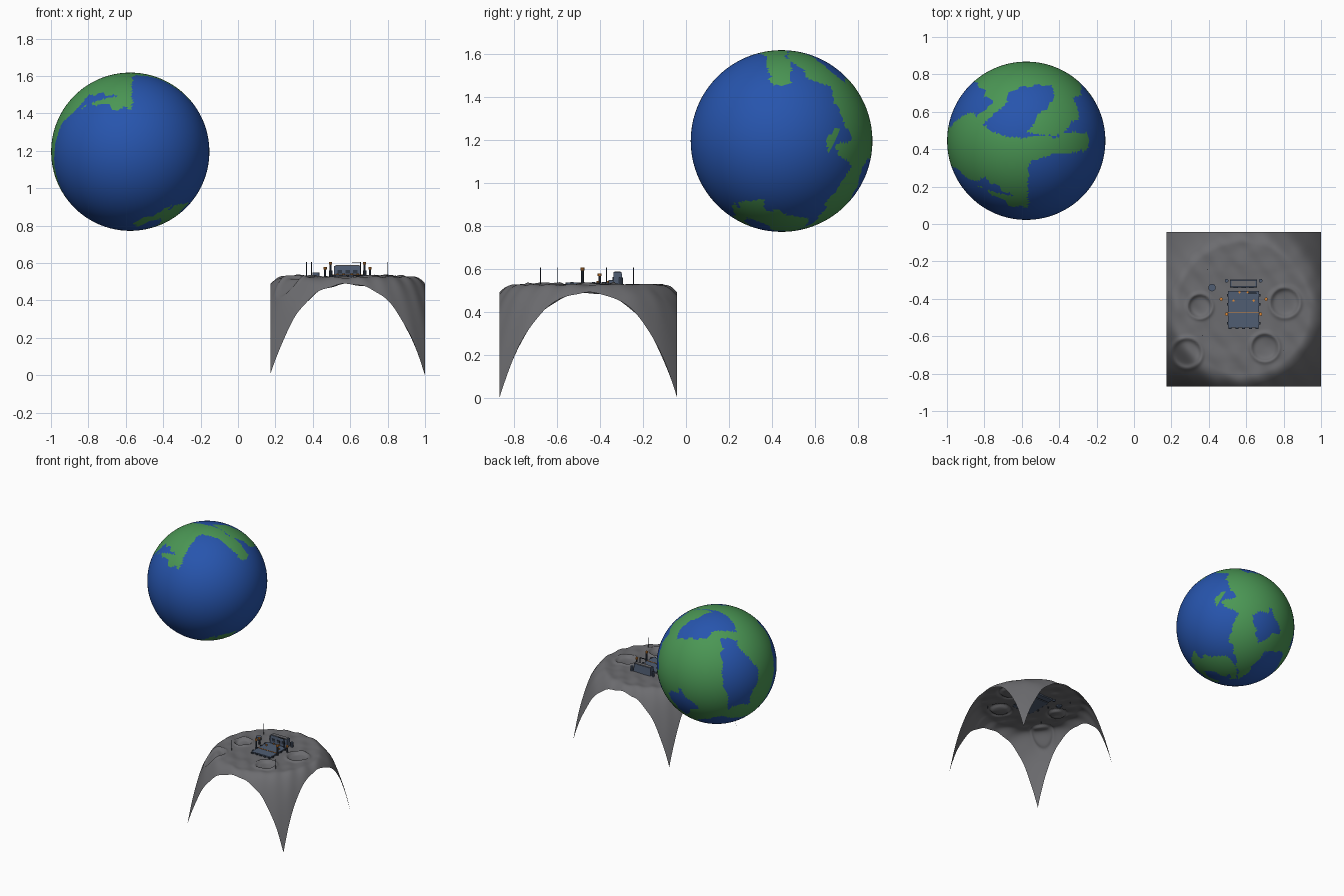
import bpy, bmesh, math
from mathutils import Vector, noise

if "Cube" in bpy.data.objects:
    bpy.data.objects.remove(bpy.data.objects["Cube"])


def material(name, colour):
    mat = bpy.data.materials.new(name)
    mat.use_nodes = True
    mat.diffuse_color = (*colour, 1)
    mat.node_tree.nodes["Principled BSDF"].inputs["Base Color"].default_value = (*colour, 1)
    return mat


WATER = material("ocean blue", (0.02, 0.09, 0.42))
LAND = material("land green", (0.07, 0.31, 0.09))
ROCK = material("rock grey", (0.15, 0.15, 0.16))
SLATE = material("slate blue", (0.08, 0.11, 0.17))
DARK = material("dark metal", (0.03, 0.04, 0.06))
ORANGE = material("signal orange", (0.75, 0.26, 0.04))


def finish(name, bm, mats, smooth=False):
    mesh = bpy.data.meshes.new(name)
    bm.to_mesh(mesh)
    bm.free()
    for mat in mats:
        mesh.materials.append(mat)
    for face in mesh.polygons:
        face.use_smooth = smooth
    obj = bpy.data.objects.new(name, mesh)
    bpy.context.collection.objects.link(obj)
    return obj


def box(name, centre, size, mat, taper=1.0):
    bm = bmesh.new()
    bmesh.ops.create_cube(bm, size=1)
    for v in bm.verts:
        if v.co.z > 0:
            v.co.y *= taper
        v.co = Vector(centre) + v.co * Vector(size)
    finish(name, bm, [mat])


def rod(name, x, y, low, high, radius, mat, sides=10):
    bm = bmesh.new()
    bmesh.ops.create_cone(bm, cap_ends=True, segments=sides, radius1=radius,
                          radius2=radius, depth=high - low)
    bmesh.ops.translate(bm, verts=bm.verts, vec=(x, y, (low + high) / 2))
    finish(name, bm, [mat])


# Planet coastlines: each chart covers one side, outlines in percent of the radius
CHARTS = []


def chart(toward, right, base, *outlines):
    toward, right = Vector(toward).normalized(), Vector(right).normalized()
    CHARTS.append((toward, right, toward.cross(right), base, outlines))


# Top: southern wedge and northern hook
chart((0, 0, 1), (1, 0, 0), False,
      [(-105, 20), (-53, 20), (-20, 2), (74, 12), (78, -11), (23, -18), (4, -30), (3, -85),
       (-50, -48), (-110, -52)],
      [(-65, 77), (-33, 42), (-15, 65), (30, 75), (35, 52), (2, 11), (42, 4), (78, 46),
       (65, 110), (-70, 110)])
# Front: wide ocean
chart((0, -1, 0), (1, 0, 0), False,
      [(-86, 50), (-50, 62), (4, 52), (4, 110), (-110, 110), (-110, -40), (-96, 0)],
      [(0, -92), (69, -64), (12, -99)])
# Left: long coast
chart((1, 0, 0), (0, 1, 0), False,
      [(-24, 81), (4, 101), (10, 65), (-10, 63)],
      [(9, 101), (48, 74), (73, 19), (50, 2), (51, -14), (74, -15), (59, -42), (40, -91),
       (85, -55), (110, 0), (60, 100)],
      [(-49, -67), (-20, -66), (-8, -95), (-40, -88)])
# Rear: continent cut by inland seas
chart((-0.5, 0.7, 0.45), (-0.7, -0.5, 0), True,
      [(-64, 40), (-36, 77), (9, 82), (9, 57), (-25, 38)],
      [(6, 40), (31, 37), (69, -20), (52, -68), (17, -77), (10, -27)],
      [(-87, -43), (-39, -63), (-70, -72)])
# Underside of the rear
chart((0.5, 0.7, -0.5), (-0.7, 0.5, 0), False,
      [(-37, 97), (-5, 52), (-34, 42), (-3, 26), (-15, -16), (8, -89), (46, -38),
       (110, -40), (110, 110)],
      [(22, 21), (55, 33), (73, -1), (35, -25)],
      [(-88, -41), (-5, -55), (5, -89), (-70, -68)])


def encloses(outline, u, v):
    inside = False
    for (ax, ay), (bx, by) in zip(outline, outline[1:] + outline[:1]):
        if (ay > v) != (by > v) and u < ax + (v - ay) * (bx - ax) / (by - ay):
            inside = not inside
    return inside


def is_land(direction):
    toward, right, up, land, outlines = max(CHARTS, key=lambda c: c[0].dot(direction))
    wobble = noise.noise_vector(direction * 8) * 6
    u = 100 * right.dot(direction) + wobble.x
    v = 100 * up.dot(direction) + wobble.y
    for outline in outlines:
        land ^= encloses(outline, u, v)
    return land


bm = bmesh.new()
bmesh.ops.create_icosphere(bm, subdivisions=6, radius=0.423)
for face in bm.faces:
    face.material_index = int(is_land(face.calc_center_median().normalized()))
planet = finish("planet", bm, [WATER, LAND], smooth=True)
planet.location = (-0.576, 0.445, 1.195)

# Curved sheet of cratered ground
CX, CY, GROUND, HALF = 0.586, -0.455, 0.525, 0.413
CRATERS = [(0.807, -0.42, 0.08), (0.7, -0.66, 0.075), (0.283, -0.69, 0.08), (0.353, -0.44, 0.065)]


def height(x, y):
    r = math.hypot(x - CX, y - CY)
    z = GROUND - 9.5 * max(0, r - 0.35) ** 2
    rough = min(1, max(0, (r - 0.12) / 0.12))
    z += rough * 0.003 * math.sin(62 * (0.8 * x + 0.6 * y))
    z += rough * 0.005 * noise.noise(Vector((x, y, 0)) * 12)
    for cx, cy, size in CRATERS:
        t = math.hypot(x - cx, y - cy) / size
        z += 0.009 * math.exp(-((t - 1) / 0.16) ** 2) - 0.014 * max(0, 1 - t ** 4)
    return max(z, 0)


bm = bmesh.new()
bmesh.ops.create_grid(bm, x_segments=110, y_segments=110, size=HALF)
for vert in bm.verts:
    x, y = vert.co.x + CX, vert.co.y + CY
    vert.co = (x, y, height(x, y))
finish("ground", bm, [ROCK], smooth=True)

# Landing pad with front blocks and a painted stripe
box("pad", (CX, CY, 0.528), (0.165, 0.195, 0.016), SLATE)
box("pad_stripe", (CX, CY - 0.02, 0.537), (0.165, 0.004, 0.003), ORANGE)
for i in range(5):
    box("pad_front_block", (CX + (i - 2) * 0.036, -0.555, 0.528), (0.016, 0.012, 0.014), DARK)

# Mirrored parts on both sides of the pad
for side in (-1, 1):
    for i in range(4):
        box("pad_side_block", (CX + side * 0.085, CY + (i - 1.5) * 0.05, 0.53),
            (0.01, 0.014, 0.016), DARK)
    for dx, y in ((0.054, -0.41), (0.022, -0.365)):
        rod("pad_lamp", CX + side * dx, y, 0.53, 0.544, 0.006, ORANGE)
    for dx, y, top in ((0.091, -0.482, 0.605), (0.12, -0.402, 0.578)):
        rod("signal_post", CX + side * dx, y, 0.515, top - 0.012, 0.006, DARK)
        rod("signal_light", CX + side * dx, y, top - 0.012, top, 0.009, ORANGE)
    rod("canister", CX + side * 0.091, -0.303, 0.515, 0.56, 0.01, SLATE)

# Habitat building with roof panel and front windows
box("habitat", (CX, -0.318, 0.55), (0.144, 0.046, 0.07), SLATE, taper=0.8)
box("roof_panel", (CX, -0.318, 0.586), (0.128, 0.028, 0.004), ROCK)
for i in range(3):
    box("habitat_window", (CX + (i - 1) * 0.042, -0.34, 0.553), (0.024, 0.004, 0.018), DARK)

# Storage tank and masts
rod("storage_tank", 0.417, -0.34, 0.515, 0.548, 0.02, SLATE, sides=16)
for x, y in ((0.366, -0.597), (0.393, -0.244), (0.8, -0.677)):
    rod("antenna", x, y, 0.51, 0.605, 0.002, DARK, sides=6)
rod("boom_mast", 0.655, -0.37, 0.53, 0.605, 0.003, DARK, sides=6)
box("boom_arm", (0.633, -0.37, 0.604), (0.046, 0.005, 0.005), DARK)
